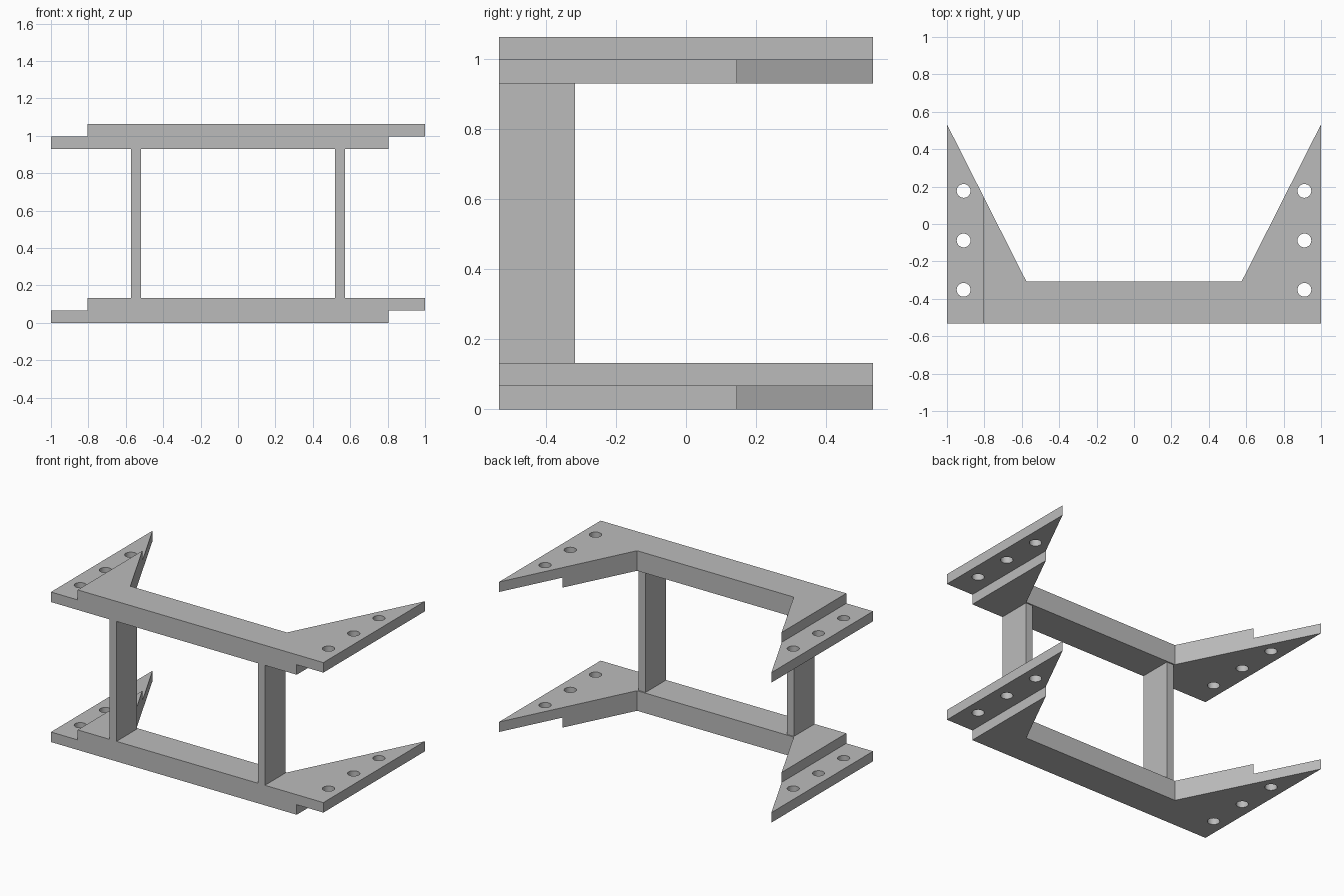
import bpy
import bmesh
from mathutils import Matrix, Vector

cube = bpy.data.objects.get("Cube")
if cube:
    bpy.data.objects.remove(cube, do_unlink=True)

HALF_Y = 0.533      # half depth of the frame
LAP_X = 0.804       # where the half-lap steps start
PLATE = 0.133       # plate thickness
TOP_Z = 0.929       # underside of the upper plate

grey = bpy.data.materials.new("plain_grey")
grey.use_nodes = True
colour = (0.5, 0.5, 0.5, 1)
grey.diffuse_color = colour
grey.node_tree.nodes["Principled BSDF"].inputs["Base Color"].default_value = colour


def add_object(name, bm):
    bmesh.ops.recalc_face_normals(bm, faces=bm.faces)
    mesh = bpy.data.meshes.new(name)
    bm.to_mesh(mesh)
    bm.free()
    mesh.materials.append(grey)
    obj = bpy.data.objects.new(name, mesh)
    bpy.context.collection.objects.link(obj)
    return obj


def add_box(bm, low, high):
    low, high = Vector(low), Vector(high)
    place = Matrix.Translation((low + high) / 2) @ Matrix.Diagonal((high - low).to_4d())
    bmesh.ops.create_cube(bm, size=1, matrix=place)


def add_plate(name, z):
    # Winged outline, mirrored across x and extruded upward
    right = [(1, -HALF_Y), (1, HALF_Y), (0.575, -0.308)]
    outline = right + [(-x, y) for x, y in reversed(right)]
    bm = bmesh.new()
    face = bm.faces.new([bm.verts.new((x, y, z)) for x, y in outline])
    top = bmesh.ops.extrude_face_region(bm, geom=[face])["geom"]
    verts = [v for v in top if isinstance(v, bmesh.types.BMVert)]
    bmesh.ops.translate(bm, vec=(0, 0, PLATE), verts=verts)
    plate = add_object(name, bm)

    # Half-lap steps: upper half removed on the right, lower half on the left
    bm = bmesh.new()
    mid = z + PLATE / 2
    add_box(bm, (-1.2, -0.7, mid), (-LAP_X, 0.7, z + 0.3))
    add_box(bm, (LAP_X, -0.7, z - 0.3), (1.2, 0.7, mid))
    laps = add_object("lap_cutter", bm)

    # Three bolt holes through each lip
    bm = bmesh.new()
    for x in (-0.911, 0.911):
        for y in (-0.352, -0.088, 0.177):
            bmesh.ops.create_cone(bm, cap_ends=True, segments=32, radius1=0.037,
                                  radius2=0.037, depth=0.5,
                                  matrix=Matrix.Translation((x, y, mid)))
    holes = add_object("hole_cutter", bm)

    bpy.context.view_layer.objects.active = plate
    for cutter in (laps, holes):
        cutter.hide_render = True
        cut = plate.modifiers.new("cut", "BOOLEAN")
        cut.operation = "DIFFERENCE"
        cut.solver = "EXACT"
        cut.object = cutter
        bpy.ops.object.modifier_apply(modifier=cut.name)
        bpy.data.objects.remove(cutter, do_unlink=True)
    bpy.ops.object.select_all(action="DESELECT")
    plate.select_set(True)
    bpy.ops.object.shade_smooth_by_angle()


add_plate("lower_plate", 0)
add_plate("upper_plate", TOP_Z)

# Uprights between the plates
for name, x in (("right_post", -0.545), ("left_post", 0.545)):
    bm = bmesh.new()
    add_box(bm, (x - 0.026, -HALF_Y, PLATE), (x + 0.026, -0.316, TOP_Z))
    add_object(name, bm)
